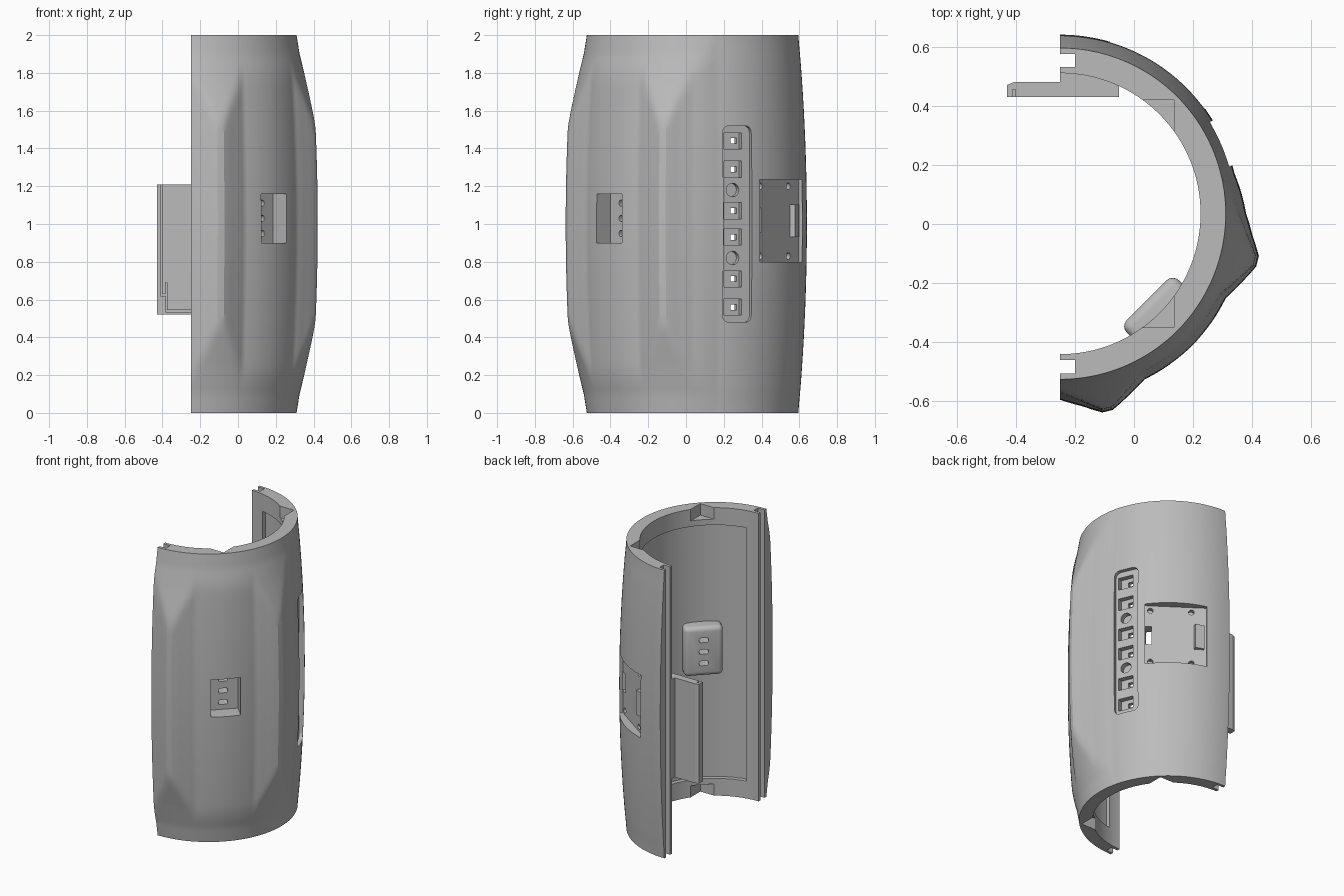
import bpy, bmesh, math
from mathutils import Matrix, Vector

cube = bpy.data.objects.get("Cube")
if cube:
    bpy.data.objects.remove(cube, do_unlink=True)

gray = bpy.data.materials.new("light gray")
gray.use_nodes = True
gray.diffuse_color = (0.5, 0.5, 0.5, 1)
gray.node_tree.nodes["Principled BSDF"].inputs["Base Color"].default_value = gray.diffuse_color

CX, CY = -0.25, 0.035          # axis of the half tube
R_END, R_IN, R_CAVITY = 0.56, 0.475, 0.505


def finish(name, bm):
    bmesh.ops.recalc_face_normals(bm, faces=bm.faces)
    mesh = bpy.data.meshes.new(name)
    bm.to_mesh(mesh)
    bm.free()
    mesh.materials.append(gray)
    ob = bpy.data.objects.new(name, mesh)
    bpy.context.collection.objects.link(ob)
    return ob


def prism(name, pts, z0, z1):
    """Vertical extrusion of an outline."""
    bm = bmesh.new()
    face = bm.faces.new([bm.verts.new((x, y, z0)) for x, y in pts])
    ext = bmesh.ops.extrude_face_region(bm, geom=[face])["geom"]
    bmesh.ops.translate(bm, vec=(0, 0, z1 - z0),
                        verts=[v for v in ext if isinstance(v, bmesh.types.BMVert)])
    return finish(name, bm)


def block(name, x0, x1, y0, y1, z0, z1):
    return prism(name, [(x0, y0), (x1, y0), (x1, y1), (x0, y1)], z0, z1)


def place(angle, z):
    return Matrix.Translation((CX, CY, z)) @ Matrix.Rotation(math.radians(angle), 4, "Z")


def radial_box(name, angle, z, r0, r1, width, height, bevel=0, all_edges=False):
    """Box aimed outward from the axis, optionally with rounded corners."""
    bm = bmesh.new()
    bmesh.ops.create_cube(bm, size=1)
    bmesh.ops.scale(bm, vec=(r1 - r0, width, height), verts=bm.verts)
    bmesh.ops.translate(bm, vec=((r0 + r1) / 2, 0, 0), verts=bm.verts)
    if bevel:
        edges = [e for e in bm.edges if all_edges
                 or abs(e.verts[0].co.x - e.verts[1].co.x) > (r1 - r0) / 2]
        bmesh.ops.bevel(bm, geom=edges, offset=bevel, segments=4, affect="EDGES", profile=0.5)
    bmesh.ops.transform(bm, matrix=place(angle, z), verts=bm.verts)
    return finish(name, bm)


def radial_pin(name, angle, z, r0, r1, radius, offset=0):
    bm = bmesh.new()
    bmesh.ops.create_cone(bm, cap_ends=True, segments=20, radius1=radius,
                          radius2=radius, depth=r1 - r0)
    local = Matrix.Translation(((r0 + r1) / 2, offset, 0)) @ Matrix.Rotation(math.pi / 2, 4, "Y")
    bmesh.ops.transform(bm, matrix=place(angle, z) @ local, verts=bm.verts)
    return finish(name, bm)


def combine(target, tool, operation="DIFFERENCE"):
    tool.hide_render = True
    mod = target.modifiers.new("shape", "BOOLEAN")
    mod.operation, mod.solver, mod.object = operation, "EXACT", tool
    bpy.context.view_layer.objects.active = target
    bpy.ops.object.modifier_apply(modifier=mod.name)
    bpy.data.objects.remove(tool, do_unlink=True)


def interpolate(table, x):
    for (x0, y0), (x1, y1) in zip(table, table[1:]):
        if x <= x1:
            return y0 + (y1 - y0) * (x - x0) / (x1 - x0)
    return table[-1][1]


# Raised corners, by angle from the middle of the front panel
RIDGE = [(0, .027), (18, .024), (24, .05), (30, .082), (33, .082),
         (38.4, .05), (45, .024), (58, 0), (180, 0)]
# Tapered ends, by distance from the nearest end
TAPER = [(0, 0), (.1, .016), (.25, .054), (.52, .13), (1, .3)]


def outer_radius(deg, z):
    body = R_END + 0.045 * (1 - (z - 1) ** 2) + interpolate(RIDGE, abs(deg + 45))
    end = R_END + interpolate(TAPER, min(z, 2 - z))
    k = 0.012
    h = max(k - abs(body - end), 0) / k
    return min(body, end) - h * h * k / 4 * min(1, min(z, 2 - z) * 10)


# Half-tube shell
bm = bmesh.new()
NA, NZ = 120, 80
rings = []
for j in range(NZ + 1):
    z = 2 * j / NZ
    outer, inner = [], []
    for i in range(NA + 1):
        deg = -90 + 180 * i / NA
        d = Vector((math.cos(math.radians(deg)), math.sin(math.radians(deg)), 0))
        base = Vector((CX, CY, z))
        outer.append(bm.verts.new(base + d * outer_radius(deg, z)))
        inner.append(bm.verts.new(base + d * R_IN))
    rings.append(outer + inner[::-1])
n = len(rings[0])
for a, b in zip(rings, rings[1:]):
    for i in range(n):
        k = (i + 1) % n
        bm.faces.new((a[i], a[k], b[k], b[i]))
for ring in (rings[0], rings[-1]):
    for i in range(NA):
        bm.faces.new((ring[i], ring[i + 1], ring[n - 2 - i], ring[n - 1 - i]))
shell = finish("outer_shell", bm)

# Thinner inner wall between the end rings and edge rails
arc = [math.radians(-80 + 160 * i / 64) for i in range(65)]
combine(shell, prism("cavity", [(CX + R_CAVITY * math.cos(a), CY + R_CAVITY * math.sin(a))
                                for a in arc], 0.12, 1.88))

# Grooves along both cut edges
for y0, y1 in ((0.53, 0.575), (-0.505, -0.46)):
    combine(shell, block("edge_groove", -0.3, -0.2, y0, y1, -0.1, 2.1))

# Corner notches in the end rings
for s in (1, -1):
    pts = [(CX + x, CY + s * y) for x, y in ((.2, .385), (.385, .385), (.385, .2))]
    for z0, z1 in ((-0.05, 0.08), (1.92, 2.05)):
        combine(shell, prism("notch", pts, z0, z1))

# Front socket with its inner housing and contact slots
combine(shell, radial_box("housing", -45, 1.03, 0.414, 0.54, 0.25, 0.34, 0.03, True), "UNION")
combine(shell, radial_box("socket", -45, 1.03, 0.52, 0.8, 0.19, 0.26))
for z in (0.95, 1.03, 1.11):
    combine(shell, radial_box("contact", -45, z, 0.3, 0.6, 0.06, 0.032, 0.012))

# Long side slot with button pockets
combine(shell, radial_box("side_slot", 23.5, 1, 0.565, 0.8, 0.165, 1.04, 0.035))
for dz in (0.07, 0.29, 0.44):
    for z in (1 - dz, 1 + dz):
        combine(shell, radial_box("pocket", 22, z, 0.53, 0.6, 0.1, 0.085))
        combine(shell, radial_box("pocket_hole", 24, z, 0.4, 0.6, 0.035, 0.03))
for z in (0.82, 1.18):
    combine(shell, radial_pin("round_pocket", 22, z, 0.53, 0.6, 0.036))

# Back recess with screw holes and a latch opening
combine(shell, radial_box("recess", 55, 1.017, 0.548, 0.8, 0.39, 0.435))
combine(shell, radial_box("latch_opening", 37, 1.02, 0.4, 0.585, 0.05, 0.13))
for z in (0.83, 1.2):
    for offset in (-0.16, 0.1):
        combine(shell, radial_pin("screw_hole", 55, z, 0.52, 0.6, 0.018, offset))
bpy.context.view_layer.objects.active = shell
shell.select_set(True)
bpy.ops.object.shade_smooth_by_angle(angle=math.radians(25))
radial_box("recess_stop", 70, 1.017, 0.535, 0.588, 0.06, 0.17)

# Inner mounting plate with a shallow front recess and an L-shaped slit
plate = prism("mounting_plate", [(-.43, .43), (-.05, .43), (-.05, .48), (-.405, .48),
                                 (-.43, .47)], 0.52, 1.21)
combine(plate, block("slit", -.41, -.4, .4, .455, .62, 1.25))
combine(plate, block("slit_foot", -.41, -.375, .4, .455, .62, .63))
combine(plate, block("slit_rise", -.385, -.375, .4, .455, .54, .69))
combine(plate, block("slit_base", -.385, -.065, .4, .455, .535, .545))
block("plate_rib", -.25, -.06, .47, .515, 0.52, 1.21)
